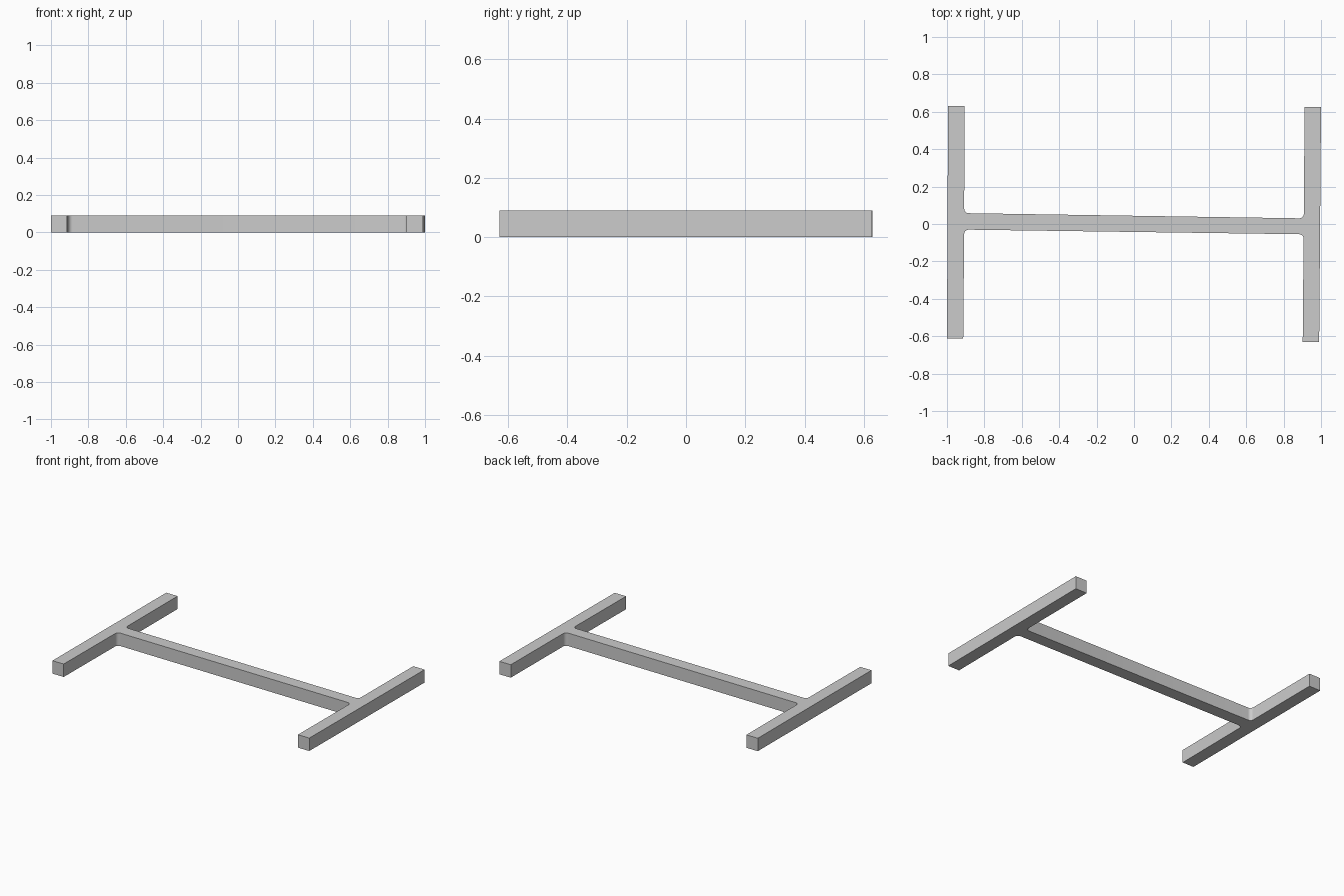
import bpy, bmesh
from mathutils import Vector

if "Cube" in bpy.data.objects:
    bpy.data.objects.remove(bpy.data.objects["Cube"])

HEIGHT = 0.09
FILLET = 0.024

# Outline of the slightly skewed H section: (x, y, is inner corner)
outline = [
    (-1.0, -0.613, 0), (-0.913, -0.613, 0), (-0.908, -0.03, 1),
    (0.907, -0.055, 1), (0.902, -0.63, 0), (0.99, -0.63, 0),
    (1.0, 0.625, 0), (0.912, 0.625, 0), (0.908, 0.03, 1),
    (-0.908, 0.058, 1), (-0.906, 0.63, 0), (-0.994, 0.63, 0),
]


def rounded(points, radius, steps=6):
    """Replace the flagged corners with small curved fillets."""
    result = []
    for i, (x, y, inner) in enumerate(points):
        corner = Vector((x, y))
        if not inner:
            result.append(corner)
            continue
        before = Vector(points[i - 1][:2])
        after = Vector(points[(i + 1) % len(points)][:2])
        a = (before - corner).normalized()
        b = (after - corner).normalized()
        # near-right corner: arc around the fillet centre
        centre = corner + (a + b) * radius
        start, end = -b, -a
        for k in range(steps + 1):
            t = k / steps
            direction = start.slerp(end, t)
            result.append(centre + direction * radius)
    return result


# Beam: extrude the outline upward
bm = bmesh.new()
face = bm.faces.new([bm.verts.new((p.x, p.y, 0)) for p in rounded(outline, FILLET)])
grown = bmesh.ops.extrude_face_region(bm, geom=[face])
top = [v for v in grown["geom"] if isinstance(v, bmesh.types.BMVert)]
bmesh.ops.translate(bm, verts=top, vec=(0, 0, HEIGHT))
bmesh.ops.recalc_face_normals(bm, faces=bm.faces)
mesh = bpy.data.meshes.new("h_beam")
bm.to_mesh(mesh)
bm.free()
beam = bpy.data.objects.new("h_beam", mesh)
bpy.context.collection.objects.link(beam)

# Smooth fillets, crisp edges
bpy.context.view_layer.objects.active = beam
beam.select_set(True)
bpy.ops.object.shade_smooth_by_angle(angle=0.5)
